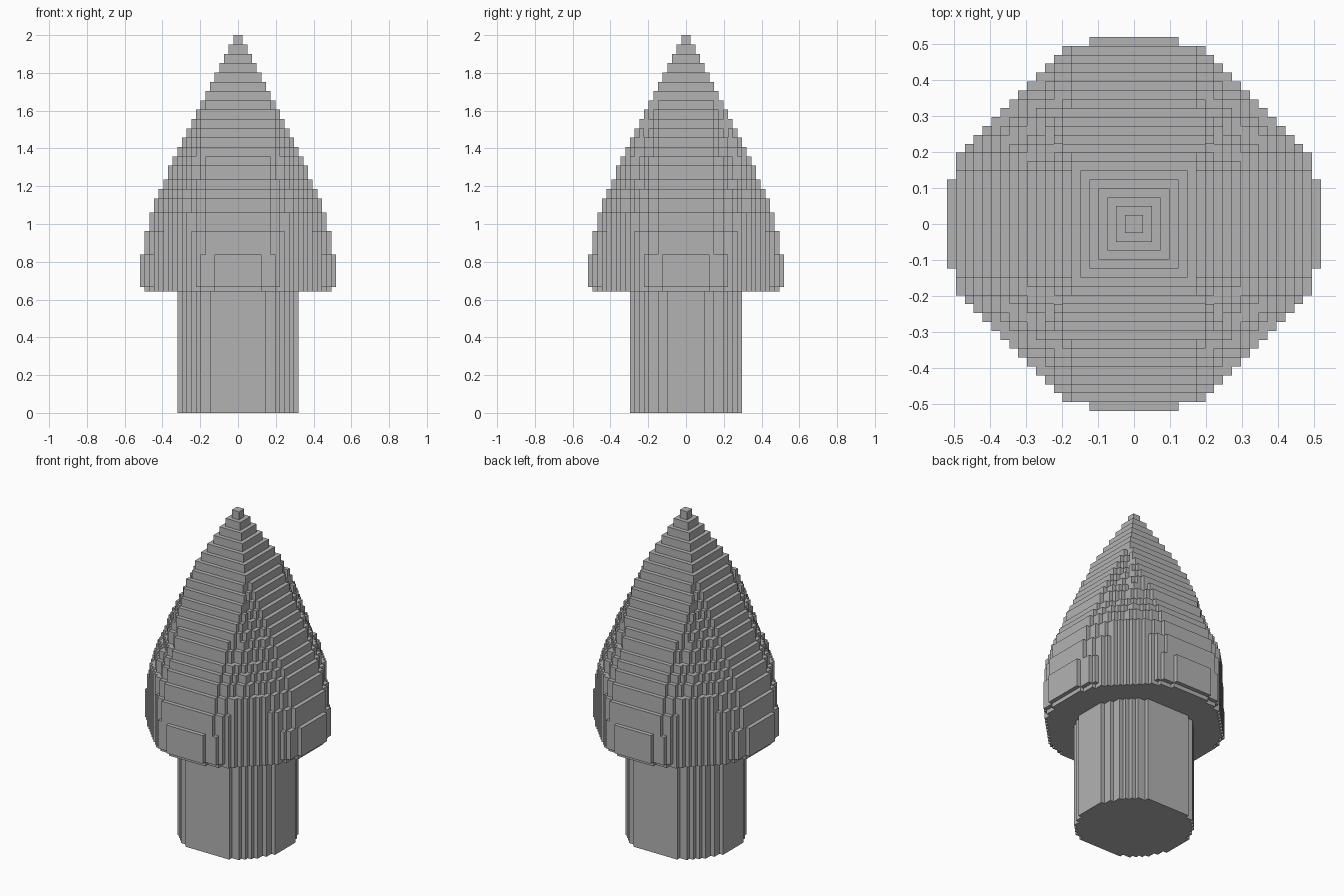
import bpy
import bmesh

cube = bpy.data.objects.get("Cube")
if cube:
    bpy.data.objects.remove(cube, do_unlink=True)

CELL = 2 / 81          # edge length of one block
STEM_ROWS = 26

stone = bpy.data.materials.new("plain grey")
stone.use_nodes = True
grey = (0.45, 0.45, 0.45, 1)
stone.diffuse_color = grey
stone.node_tree.nodes["Principled BSDF"].inputs["Base Color"].default_value = grey


def outline(half_x, half_y, inside):
    """Stepped, symmetric outline of all the grid cells that pass the test."""
    widths = [sum(inside(i + 0.5, j + 0.5) for i in range(half_x))
              for j in range(half_y)] + [0]
    quarter = []
    for j in range(half_y):
        here, above = widths[j], widths[j + 1]
        if here != above:
            quarter.append((here, j + 1))
            if above:
                quarter.append((above, j + 1))
    half = quarter + [(-x, y) for x, y in reversed(quarter)]
    return half + [(-x, -y) for x, y in half]


def add_slab(bm, points, low, high):
    """Extrude an outline between two block rows."""
    base = [bm.verts.new((x * CELL, y * CELL, low * CELL)) for x, y in points]
    top = [bm.verts.new((x * CELL, y * CELL, high * CELL)) for x, y in points]
    bm.faces.new(base[::-1])
    bm.faces.new(top)
    for k in range(len(points)):
        n = (k + 1) % len(points)
        bm.faces.new((base[k], base[n], top[n], top[k]))


def finish(bm, name):
    bmesh.ops.recalc_face_normals(bm, faces=bm.faces)
    mesh = bpy.data.meshes.new(name)
    bm.to_mesh(mesh)
    bm.free()
    mesh.materials.append(stone)
    bpy.context.collection.objects.link(bpy.data.objects.new(name, mesh))


def cap_test(n, front_flat, side_flat):
    """Rounded section whose front and side flats differ in width."""
    def inside(x, y):
        flat = front_flat if y > x else side_flat
        limit = (n - 0.5) ** 2 + (flat - 0.5) ** 2
        return x * x + y * y <= limit + 0.01 and x + y <= 27
    return inside


# Round stem, slightly wider than deep
bm = bmesh.new()
add_slab(bm, outline(13, 12, lambda x, y: x * x + y * y <= 169), 0, STEM_ROWS)
finish(bm, "stem")

# Pointed cap: (half width, rows) from the lip up to the tip
layers = [(20, 1), (21, 7), (20, 5), (19, 4), (18, 3), (17, 2), (16, 2), (15, 3)]
layers += [(n, 2) for n in range(14, 0, -1)]
bm = bmesh.new()
low = STEM_ROWS
for n, rows in layers:
    if n == 21 or low == STEM_ROWS:
        front, side = 5, 5
    elif n > 13:
        front, side = 7, 6
    elif n > 7:
        front, side = 8, 6
    else:
        front, side = n, n
    add_slab(bm, outline(n, n, cap_test(n, front, side)), low, low + rows)
    low += rows
finish(bm, "cap")
